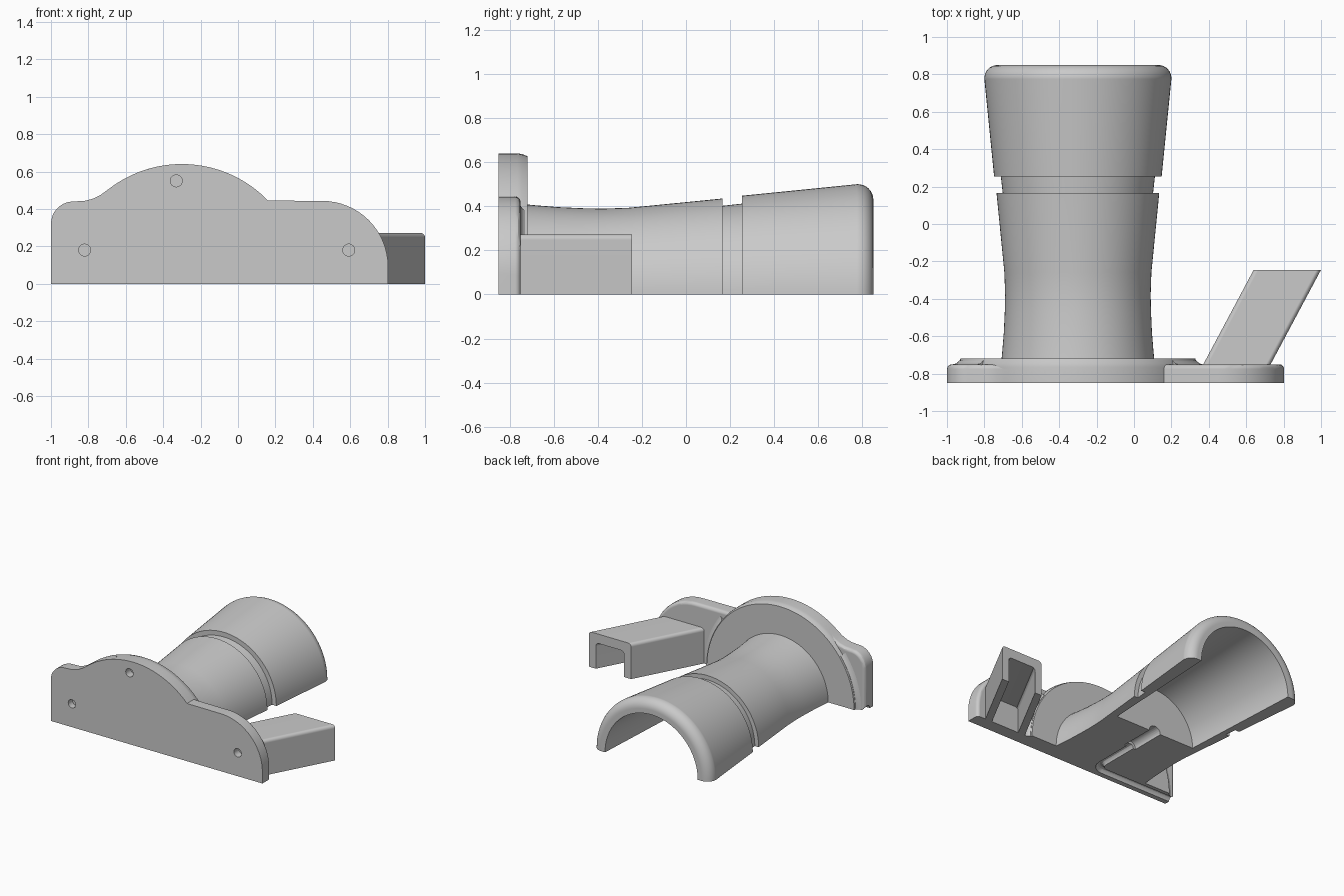
import bpy, bmesh, math

if "Cube" in bpy.data.objects:
    bpy.data.objects.remove(bpy.data.objects["Cube"])

AXIS = -0.3          # x position of the barrel axis

mat = bpy.data.materials.new("plain grey")
mat.diffuse_color = (0.59, 0.59, 0.59, 1)
mat.use_nodes = True
mat.node_tree.nodes["Principled BSDF"].inputs["Base Color"].default_value = mat.diffuse_color


def make(name, verts, faces):
    me = bpy.data.meshes.new(name)
    me.from_pydata(verts, [], faces)
    bm = bmesh.new()
    bm.from_mesh(me)
    bmesh.ops.recalc_face_normals(bm, faces=bm.faces)
    bm.to_mesh(me)
    bm.free()
    ob = bpy.data.objects.new(name, me)
    bpy.context.collection.objects.link(ob)
    me.materials.append(mat)
    return ob


def loft(name, pts, y0, y1, shift=0.0):
    """Extrude an (x, z) outline from y0 to y1, sliding it sideways by shift."""
    n = len(pts)
    verts = [(x, y0, z) for x, z in pts] + [(x + shift, y1, z) for x, z in pts]
    faces = [(i, (i + 1) % n, n + (i + 1) % n, n + i) for i in range(n)]
    return make(name, verts, faces + [tuple(range(n)), tuple(range(n, 2 * n))])


def lathe(name, prof, seg=56, start=0, end=180):
    """Turn a closed (radius, y) outline about the barrel axis."""
    n, verts, idx = len(prof), [], {}
    for k in range(seg + 1):
        a = math.radians(start + (end - start) * k / seg)
        for i, (r, y) in enumerate(prof):
            if r == 0 and k:
                idx[k, i] = idx[0, i]
                continue
            idx[k, i] = len(verts)
            verts.append((AXIS + r * math.cos(a), y, r * math.sin(a)))
    faces = []
    for k in range(seg):
        for i in range(n):
            j = (i + 1) % n
            f = list(dict.fromkeys((idx[k, i], idx[k, j], idx[k + 1, j], idx[k + 1, i])))
            if len(f) > 2:
                faces.append(f)
    for k in (0, seg):
        faces.append([idx[k, i] for i in range(n)])
    return make(name, verts, faces)


def arc(cx, cy, r, a0, a1, n):
    return [(cx + r * math.cos(math.radians(a0 + (a1 - a0) * i / n)),
             cy + r * math.sin(math.radians(a0 + (a1 - a0) * i / n))) for i in range(n + 1)]


def cylinder(name, r, y0, y1, x, z):
    return loft(name, arc(x, z, r, 0, 345, 23), y0, y1)


def cut(ob, cutters):
    bpy.context.view_layer.objects.active = ob
    for c in cutters:
        m = ob.modifiers.new("cut", 'BOOLEAN')
        m.operation, m.solver, m.object = 'DIFFERENCE', 'EXACT', c
        bpy.ops.object.modifier_apply(modifier=m.name)


# flange plate with a domed middle
outline = [(-1, 0)] + arc(-0.88, 0.32, 0.12, 180, 95, 8)
outline += [(-0.82, 0.443), (-0.775, 0.455), (-0.735, 0.475)]
outline += arc(AXIS, 0, 0.64, 128, 44, 36)
outline += arc(0.45, 0.09, 0.353, 90, 0, 16) + [(0.803, 0)]
plate = loft("flange_plate", outline, -0.85, -0.75)
bm = bmesh.new()
bm.from_mesh(plate.data)
rim = [e for e in bm.edges if all(v.co.y > -0.76 for v in e.verts)
       and max(v.co.z for v in e.verts) > 0.001]
bmesh.ops.bevel(bm, geom=rim, offset=0.025, segments=3, profile=0.5, affect='EDGES')
bm.to_mesh(plate.data)
bm.free()

# raised disc behind the plate, with a crisp rim
disc = lathe("flange_disc", [(0, -0.8), (0.64, -0.8), (0.64, -0.765), (0.637, -0.745),
                             (0.628, -0.72), (0, -0.72)])

# concave blends where the disc meets the plate on both sides
blend_profile = [(0.6, -0.76), (0.668, -0.76), (0.668, -0.75), (0.652, -0.746),
                 (0.642, -0.738), (0.634, -0.73), (0.6, -0.73)]
blends = [lathe("disc_blend", blend_profile, 12, a, a + 37) for a in (0, 143)]

# waisted barrel with a groove, a rounded mouth and a deep bore
barrel = lathe("barrel", [
    (0, -0.74), (0.41, -0.74), (0.405, -0.69), (0.396, -0.58), (0.391, -0.47), (0.389, -0.38),
    (0.393, -0.26), (0.435, 0.165), (0.402, 0.165), (0.412, 0.255), (0.448, 0.255),
    (0.5, 0.775)] + arc(0.43, 0.78, 0.07, 5, 90, 7) +
    [(0.395, 0.85), (0.345, -0.13), (0, -0.13)])

# slanted side bracket: a channel open underneath and at its end
w, h, b, t = 0.36, 0.272, 0.025, 0.06
x0, slide, ya, yb = 0.36, 0.28, -0.77, -0.245
section = [(x0, 0), (x0, h - b)] + arc(x0 + b, h - b, b, 180, 90, 4)[1:]
section += arc(x0 + w - b, h - b, b, 90, 0, 4) + [(x0 + w, 0)]
bracket = loft("side_bracket", section, ya, yb, slide)
k = slide / (yb - ya)
y_in, y_out, top = -0.749, -0.2, 0.175
xi = x0 + (y_in - ya) * k
hollow = loft("bracket_hollow", [(xi + t, -0.1)] + arc(xi + t + b, top, b, 180, 90, 3) +
              arc(xi + w - t - b, top, b, 90, 0, 3) + [(xi + w - t, -0.1)],
              y_in, y_out, (y_out - y_in) * k)

# wire channel along the split face, turning out through the side
cu = bpy.data.curves.new("wire_channel", 'CURVE')
cu.dimensions, cu.bevel_depth, cu.bevel_resolution, cu.use_fill_caps = '3D', 0.03, 4, True
path = [(AXIS, -0.2)] + arc(AXIS - 0.08, -0.7, 0.08, 0, -90, 6) + [(-1.1, -0.78)]
sp = cu.splines.new('POLY')
sp.points.add(len(path) - 1)
for p, (x, y) in zip(sp.points, path):
    p.co = (x, y, 0, 1)
channel_curve = bpy.data.objects.new("wire_channel_path", cu)
bpy.context.collection.objects.link(channel_curve)
dg = bpy.context.evaluated_depsgraph_get()
channel = bpy.data.objects.new("wire_channel", bpy.data.meshes.new_from_object(
    channel_curve.evaluated_get(dg)))
bpy.context.collection.objects.link(channel)
bm = bmesh.new()
bm.from_mesh(channel.data)
bmesh.ops.remove_doubles(bm, verts=bm.verts, dist=0.0001)
bmesh.ops.recalc_face_normals(bm, faces=bm.faces)
bm.to_mesh(channel.data)
bm.free()
socket = cylinder("wire_socket", 0.05, -0.4, -0.05, AXIS, 0)

# blind screw holes in the front face
holes = [cylinder("screw_hole", 0.032, -0.9, -0.79, x, z)
         for x, z in ((-0.33, 0.55), (-0.82, 0.18), (0.592, 0.18))]

cut(plate, [channel] + holes)
cut(disc, [channel, holes[0]])
cut(barrel, [socket, channel])
cut(bracket, [hollow])
cut(blends[1], [channel])
for helper in [channel, channel_curve, socket, hollow] + holes:
    bpy.data.objects.remove(helper)

# smooth shading with crisp edges and flat large faces
for ob in [plate, disc, barrel, bracket] + blends:
    bpy.ops.object.select_all(action='DESELECT')
    ob.select_set(True)
    bpy.context.view_layer.objects.active = ob
    bpy.ops.object.shade_smooth_by_angle(angle=math.radians(30))
    wn = ob.modifiers.new("flat_faces", 'WEIGHTED_NORMAL')
    wn.keep_sharp = True
